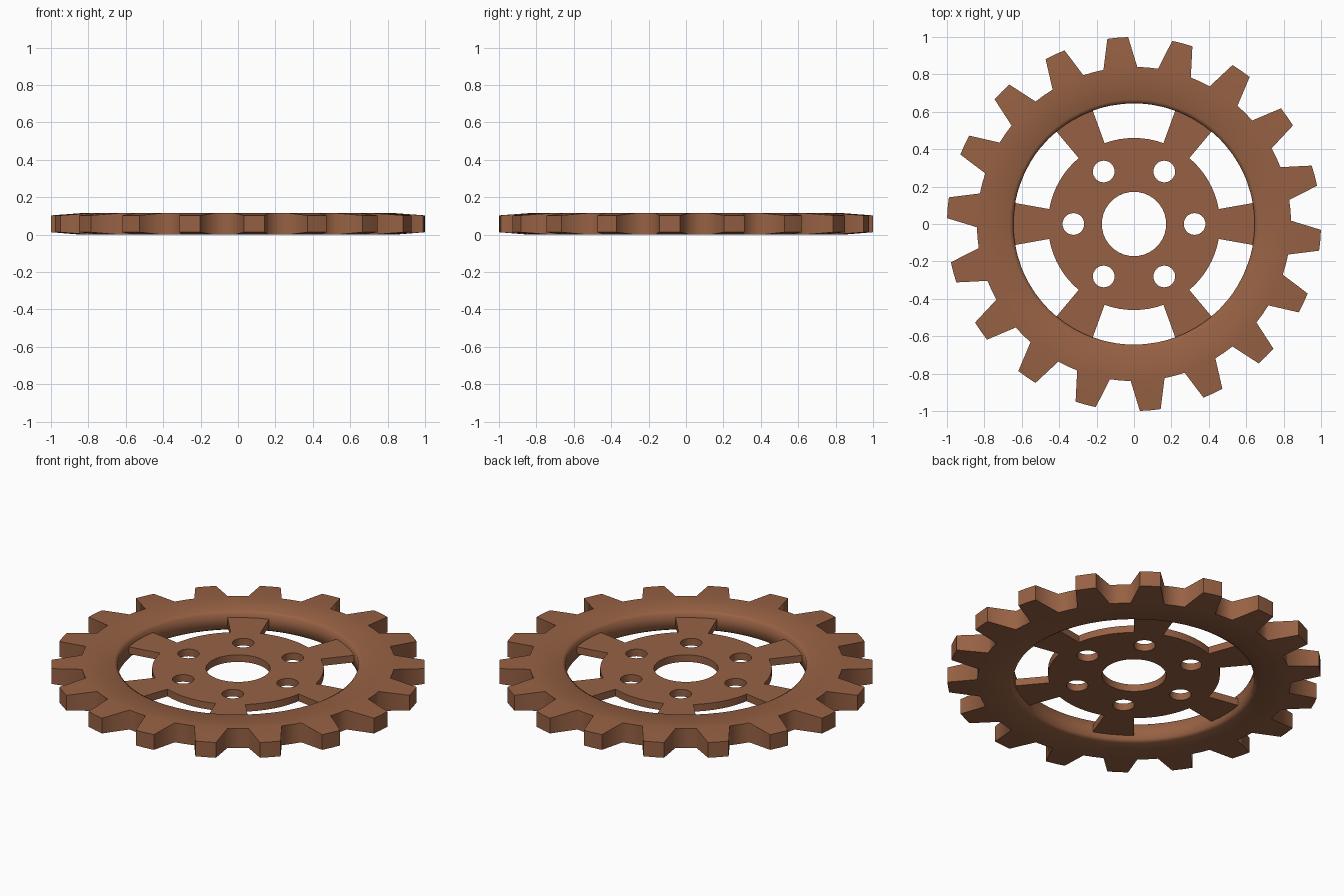
import bpy, bmesh, math
from math import radians, cos, sin

if "Cube" in bpy.data.objects:
    bpy.data.objects.remove(bpy.data.objects["Cube"])

TEETH = 18
TOOTH_START = -5      # angle of the first tooth, degrees
HEIGHT = 0.115

brown = bpy.data.materials.new("rust_brown")
brown.diffuse_color = (0.31, 0.12, 0.057, 1)
brown.use_nodes = True
brown.node_tree.nodes["Principled BSDF"].inputs["Base Color"].default_value = brown.diffuse_color


def polar(r, deg):
    return (r * cos(radians(deg)), r * sin(radians(deg)))


def smooth(obj, angle):
    bpy.ops.object.select_all(action='DESELECT')
    obj.select_set(True)
    bpy.context.view_layer.objects.active = obj
    bpy.ops.object.shade_smooth_by_angle(angle=radians(angle))


# Toothed rim: a closed cross-section swept round, with tapered teeth outside
section = [(0.84, HEIGHT), (0.665, HEIGHT), (0.645, HEIGHT - 0.012),
           (0.645, 0.012), (0.665, 0), (0.84, 0)]
tip_z = (0.103, 0.013)
bm = bmesh.new()
columns, tips = [], []
for i in range(TEETH):
    mid = TOOTH_START + i * 360 / TEETH
    for base, tip in ((-6.2, -3.2), (0, 0), (6.2, 3.2), (10, None)):
        columns.append([bm.verts.new((*polar(r, mid + base), z)) for r, z in section])
        tips.append(None if tip is None else
                    [bm.verts.new((*polar(1.0, mid + tip), z)) for z in tip_z])
count = len(columns)
for i in range(count):
    a, b = columns[i], columns[(i + 1) % count]
    ta, tb = tips[i], tips[(i + 1) % count]
    for k in range(len(section) - 1):
        bm.faces.new((a[k], a[k + 1], b[k + 1], b[k]))
    if ta and tb:                                   # half of a tooth
        bm.faces.new((ta[0], a[0], b[0], tb[0]))
        bm.faces.new((a[-1], ta[1], tb[1], b[-1]))
        bm.faces.new((ta[1], ta[0], tb[0], tb[1]))
    else:                                           # valley floor
        bm.faces.new((a[-1], a[0], b[0], b[-1]))
    if i % 4 in (0, 2):                             # tooth flanks
        bm.faces.new((a[0], ta[0], ta[1], a[-1]))
bmesh.ops.recalc_face_normals(bm, faces=bm.faces[:])
mesh = bpy.data.meshes.new("toothed_rim")
bm.to_mesh(mesh)
bm.free()
rim = bpy.data.objects.new("toothed_rim", mesh)
bpy.context.collection.objects.link(rim)
mesh.materials.append(brown)
smooth(rim, 75)

# Hub plate: disc with six flared spokes, a centre bore and six bolt holes
outline = []
for s in range(6):
    mid = s * 60
    outline += [polar(0.655, mid + d) for d in (-10, -5, 0, 5, 10)]
    outline += [polar(0.46, mid + d) for d in (10, 15, 20, 25, 30, 35, 40, 45, 50)]


def circle(cx, cy, r, n=32):
    return [(cx + r * cos(2 * math.pi * i / n), cy + r * sin(2 * math.pi * i / n))
            for i in range(n)]


loops = [outline, circle(0, 0, 0.172, 40)]
loops += [circle(*polar(0.324, s * 60), 0.058) for s in range(6)]
curve = bpy.data.curves.new("spoked_hub", 'CURVE')
curve.dimensions = '2D'
curve.fill_mode = 'BOTH'
curve.extrude = 0.021
for points in loops:
    spline = curve.splines.new('POLY')
    spline.points.add(len(points) - 1)
    for p, (x, y) in zip(spline.points, points):
        p.co = (x, y, 0, 1)
    spline.use_cyclic_u = True
hub = bpy.data.objects.new("spoked_hub", curve)
hub.location.z = HEIGHT / 2
bpy.context.collection.objects.link(hub)
bpy.ops.object.select_all(action='DESELECT')
hub.select_set(True)
bpy.context.view_layer.objects.active = hub
bpy.ops.object.convert(target='MESH')
hub = bpy.context.view_layer.objects.active
bm = bmesh.new()
bm.from_mesh(hub.data)
bmesh.ops.remove_doubles(bm, verts=bm.verts[:], dist=0.0001)
bmesh.ops.recalc_face_normals(bm, faces=bm.faces[:])
bm.to_mesh(hub.data)
bm.free()
hub.data.materials.clear()
hub.data.materials.append(brown)
smooth(hub, 30)
